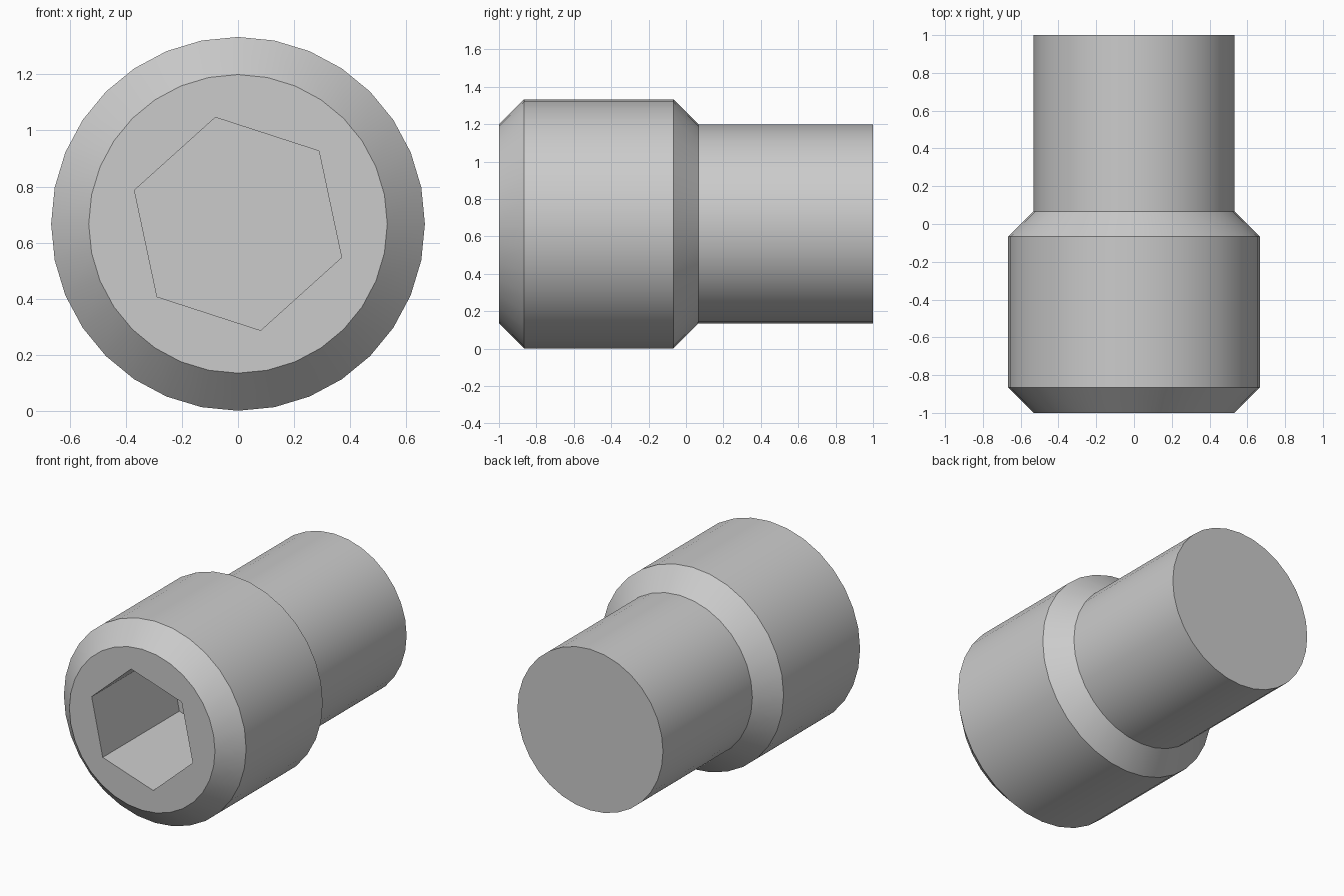
import bpy, bmesh
from math import cos, sin, radians, tau
from mathutils import Vector

cube = bpy.data.objects.get("Cube")
if cube:
    bpy.data.objects.remove(cube, do_unlink=True)

AXIS_Z = 0.667
SIDES = 32

grey = bpy.data.materials.new("plain grey")
grey.use_nodes = True
colour = (0.6, 0.6, 0.6, 1)
grey.diffuse_color = colour
grey.node_tree.nodes["Principled BSDF"].inputs["Base Color"].default_value = colour


def turned(name, profile, sides, start=0.0):
    """Closed solid along y from (y, radius) stations."""
    bm = bmesh.new()
    rings = []
    for y, r in profile:
        angles = [start + tau * i / sides for i in range(sides)]
        rings.append([bm.verts.new(Vector((r * cos(a), y, AXIS_Z + r * sin(a)))) for a in angles])
    for a, b in zip(rings, rings[1:]):
        for i in range(sides):
            j = (i + 1) % sides
            bm.faces.new((a[i], a[j], b[j], b[i]))
    bm.faces.new(rings[0])
    bm.faces.new(rings[-1])
    bmesh.ops.recalc_face_normals(bm, faces=bm.faces)
    mesh = bpy.data.meshes.new(name)
    bm.to_mesh(mesh)
    bm.free()
    mesh.materials.append(grey)
    obj = bpy.data.objects.new(name, mesh)
    bpy.context.collection.objects.link(obj)
    return obj


# Chamfered head and plain shank in one turned solid
bolt = turned("socket_head_bolt",
              [(-1, 0.532), (-0.866, 0.666), (-0.067, 0.666), (0.067, 0.532), (1, 0.532)],
              SIDES)

# Twisted hexagonal socket cut into the head
cutter = turned("hex_socket_cutter", [(-1.2, 0.388), (-0.2, 0.388)], 6, radians(42))
cutter.hide_render = True
cut = bolt.modifiers.new("hex socket", 'BOOLEAN')
cut.operation = 'DIFFERENCE'
cut.solver = 'EXACT'
cut.object = cutter

bpy.ops.object.select_all(action='DESELECT')
bolt.select_set(True)
bpy.context.view_layer.objects.active = bolt
bpy.ops.object.modifier_apply(modifier=cut.name)
bpy.data.objects.remove(cutter, do_unlink=True)

# Smooth round walls, crisp chamfers and socket edges
bpy.ops.object.shade_smooth_by_angle(angle=radians(30))
